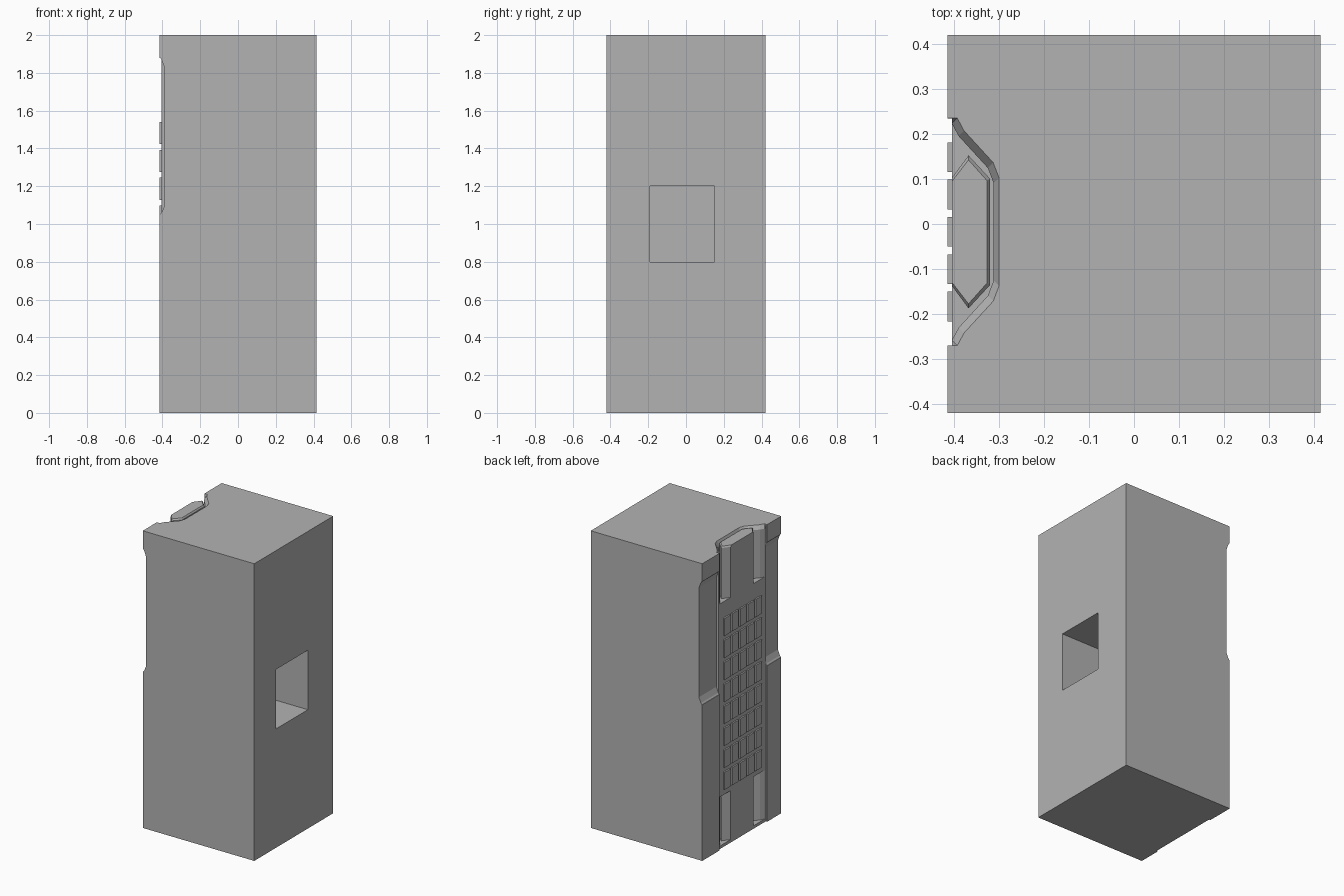
import bpy, bmesh

if "Cube" in bpy.data.objects:
    bpy.data.objects.remove(bpy.data.objects["Cube"])

grey = bpy.data.materials.new("plain_grey")
grey.use_nodes = True
grey.diffuse_color = (0.45, 0.45, 0.45, 1)
grey.node_tree.nodes["Principled BSDF"].inputs["Base Color"].default_value = (0.45, 0.45, 0.45, 1)

MID = -0.0175      # centre line of the recessed column on the -x side
COLUMN = -0.405    # surface of the column
OUT = -0.5         # cutters reach past the body


def finish(name, bm):
    bmesh.ops.recalc_face_normals(bm, faces=bm.faces)
    mesh = bpy.data.meshes.new(name)
    bm.to_mesh(mesh)
    bm.free()
    mesh.materials.append(grey)
    ob = bpy.data.objects.new(name, mesh)
    bpy.context.collection.objects.link(ob)
    return ob


def loft(name, lower, upper):
    """Solid between two matching outlines of 3D points."""
    bm = bmesh.new()
    a = [bm.verts.new(p) for p in lower]
    b = [bm.verts.new(p) for p in upper]
    bm.faces.new(a)
    bm.faces.new(b)
    for i in range(len(a)):
        j = (i + 1) % len(a)
        bm.faces.new((a[i], a[j], b[j], b[i]))
    return finish(name, bm)


def add_box(bm, x, y, z):
    verts = bmesh.ops.create_cube(bm, size=1)["verts"]
    for v in verts:
        v.co = [r[0] if c < 0 else r[1] for c, r in zip(v.co, (x, y, z))]


def box(name, x, y, z):
    bm = bmesh.new()
    add_box(bm, x, y, z)
    return finish(name, bm)


def outline(half, z, grow=0):
    """Mirror (x, half width) pairs across the column's centre line."""
    pts = [(x + grow, MID + h + grow, z) for x, h in half]
    return pts + [(x + grow, MID - h - grow, z) for x, h in reversed(half)]


def cut(ob, cutter):
    mod = ob.modifiers.new("cut", 'BOOLEAN')
    mod.operation = 'DIFFERENCE'
    mod.solver = 'EXACT'
    mod.object = cutter
    bpy.context.view_layer.objects.active = ob
    bpy.ops.object.modifier_apply(modifier=mod.name)
    bpy.data.objects.remove(cutter)


# Main body with the column recess and the pocket
body = box("body", (-0.415, 0.415), (-0.42, 0.42), (0, 2))
cut(body, box("column_cutter", (OUT, COLUMN), (MID - 0.2525, MID + 0.2525), (-0.1, 2.1)))
cut(body, box("pocket_cutter", (0.0, 0.5), (-0.19, 0.15), (0.8, 1.2)))

# Shallow grip cuts on both sides of the column
grip = [(OUT, 1.88), (-0.413, 1.88), (-0.405, 1.87), (-0.39, 1.83),
        (-0.39, 1.095), (-0.405, 1.06), (-0.413, 1.05), (OUT, 1.05)]
for y0, y1 in ((MID + 0.2525, 0.5), (-0.5, MID - 0.2525)):
    cut(body, loft("grip_cutter", [(x, y0, z) for x, z in grip], [(x, y1, z) for x, z in grip]))

# Channels at both ends of the column; the upper one is open and flared
channel = [(OUT, 0.241), (-0.405, 0.241), (-0.39, 0.213), (-0.325, 0.142), (-0.312, 0.108)]
for z0, z1 in ((1.65, 2.1), (0.02, 0.35)):
    cut(body, loft("channel_cutter", outline(channel, z0), outline(channel, z1)))
cut(body, loft("flare_cutter", outline(channel, 1.975), outline(channel, 2.025, 0.024)))

# Bars standing in the channels
bar = [(COLUMN, 0.12), (-0.368, 0.17), (-0.32, 0.118)]
bar_top = [(COLUMN, 0.112), (-0.368, 0.16), (-0.327, 0.114)]
for name, z0, z1 in (("upper_bar", 1.64, 1.99), ("lower_bar", 0.01, 0.36)):
    loft(name, outline(bar, z0), outline(bar, z1))
loft("upper_bar_cap", outline(bar, 1.99), outline(bar_top, 2.0))

# Raised grid of grip pads
bm = bmesh.new()
for row in range(8):
    z = 1.482 - row * 0.148
    for col in range(-2, 3):
        y = MID + col * 0.083
        add_box(bm, (-0.415, COLUMN), (y - 0.033, y + 0.033), (z - 0.059, z + 0.059))
finish("grip_pads", bm)
